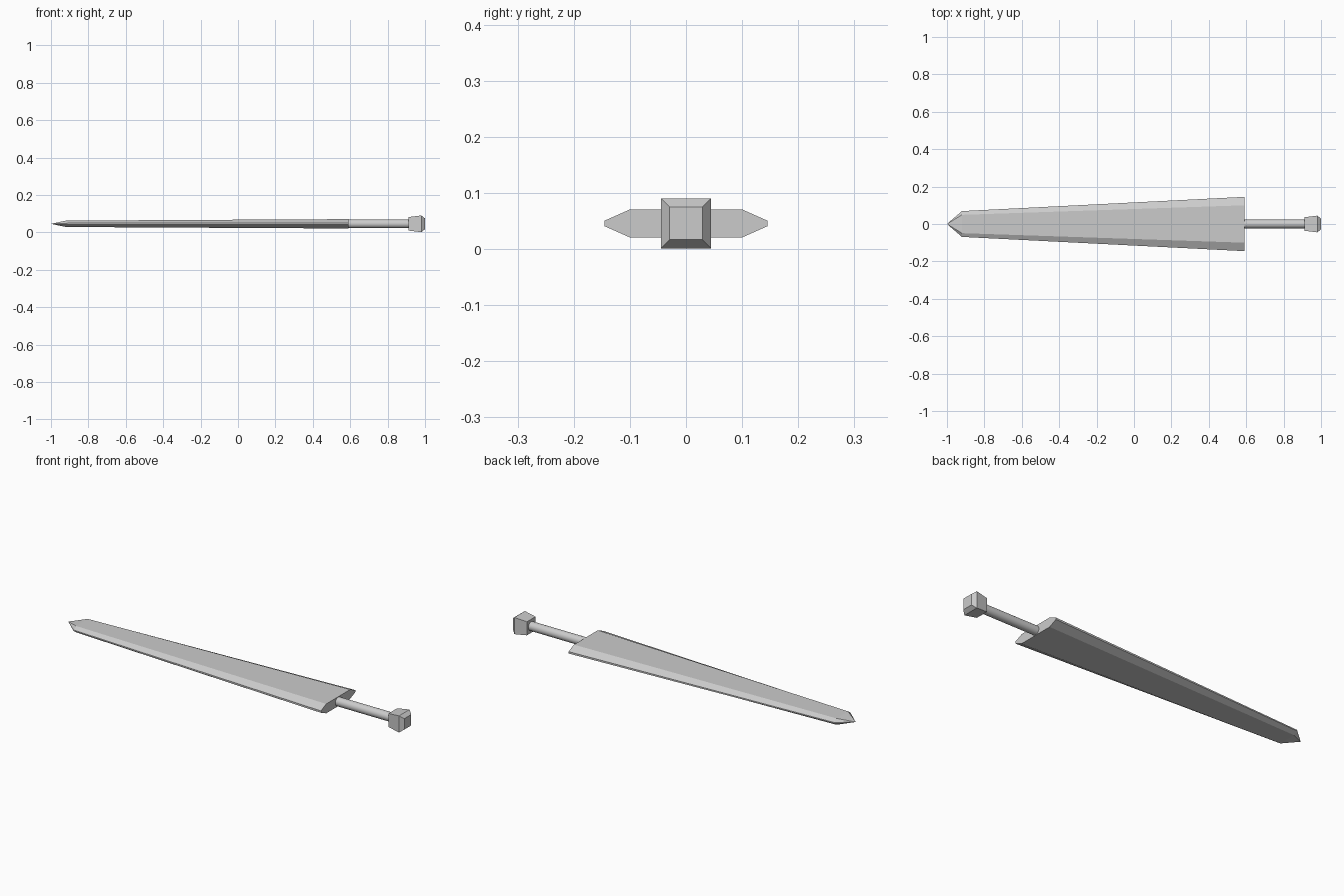
import bpy, bmesh, math

if "Cube" in bpy.data.objects:
    bpy.data.objects.remove(bpy.data.objects["Cube"])

ZC = 0.0455  # height of the sword's long axis


def loft(name, rings, tip=None):
    """Skin matching cross-sections placed along x; optional point closes the start."""
    bm = bmesh.new()
    loops = [[bm.verts.new((x, y, z + ZC)) for y, z in pts] for x, pts in rings]
    n = len(loops[0])
    for a, b in zip(loops, loops[1:]):
        for i in range(n):
            j = (i + 1) % n
            bm.faces.new((a[i], a[j], b[j], b[i]))
    if tip is None:
        bm.faces.new(loops[0])
    else:
        t = bm.verts.new((tip, 0, ZC))
        for i in range(n):
            bm.faces.new((t, loops[0][i], loops[0][(i + 1) % n]))
    bm.faces.new(loops[-1])
    bmesh.ops.recalc_face_normals(bm, faces=bm.faces)
    me = bpy.data.meshes.new(name)
    bm.to_mesh(me)
    bm.free()
    ob = bpy.data.objects.new(name, me)
    bpy.context.collection.objects.link(ob)
    return ob


def blade_section(edge, flat, half_thick, edge_half):
    return [(flat, half_thick), (edge, edge_half), (edge, -edge_half), (flat, -half_thick),
            (-flat, -half_thick), (-edge, -edge_half), (-edge, edge_half), (-flat, half_thick)]


def square(h):
    return [(h, h), (h, -h), (-h, -h), (-h, h)]


# blade: bevelled, tapering, with a faceted point
loft("blade", [(-0.92, blade_section(0.069, 0.049, 0.017, 0.003)),
               (0.59, blade_section(0.145, 0.10, 0.025, 0.005))], tip=-1.0)

# pommel: flared block with chamfered end
loft("pommel", [(0.912, square(0.036)), (0.98, square(0.0445)), (1.0, square(0.029))])

# grip: round rod from blade to pommel
bpy.ops.mesh.primitive_cylinder_add(vertices=32, radius=0.0235, depth=0.34,
                                    location=(0.753, 0, ZC), rotation=(0, math.pi / 2, 0))
bpy.context.object.name = "grip"
bpy.ops.object.shade_smooth_by_angle(angle=math.radians(30))
